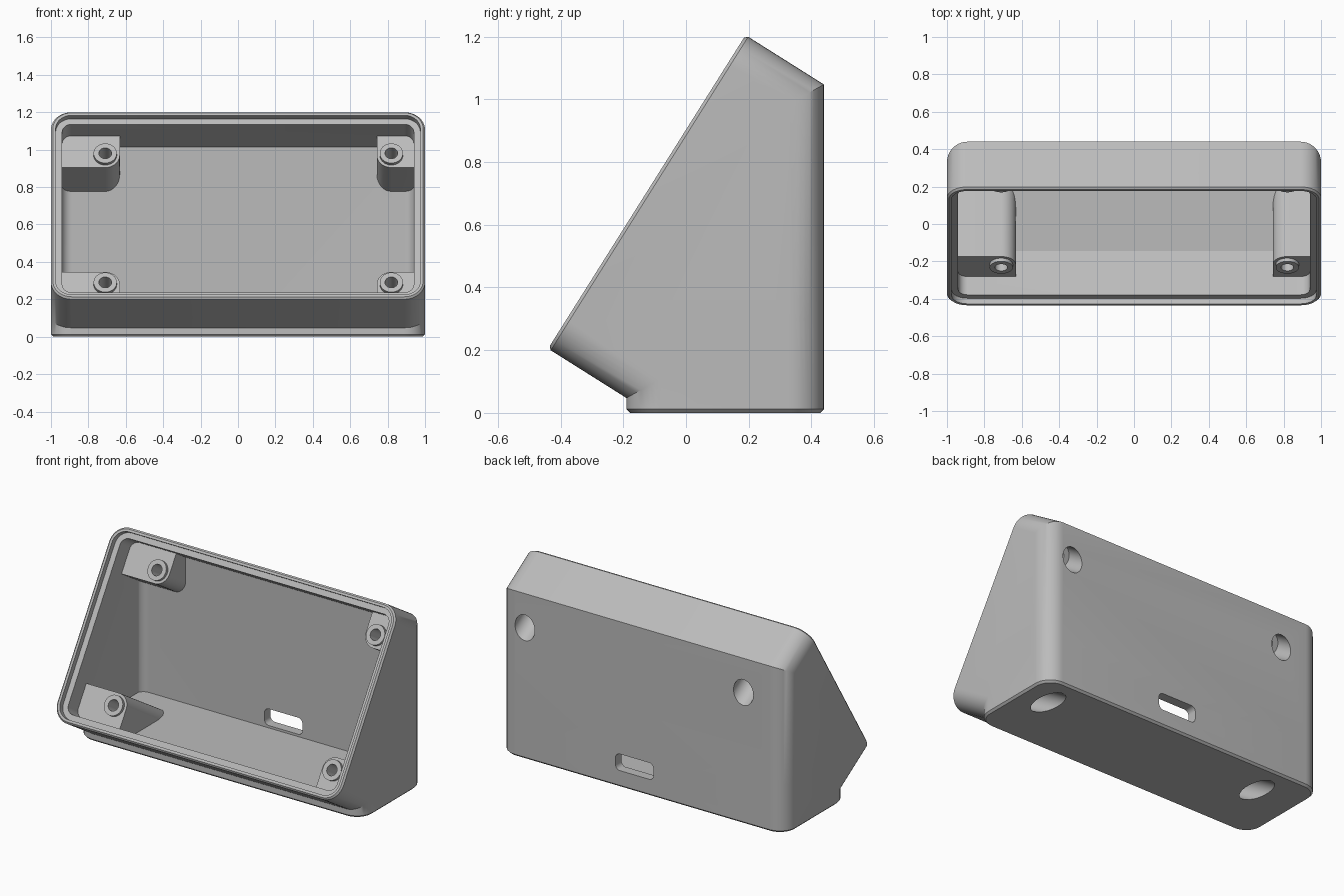
import bpy, bmesh, math
from mathutils import Matrix

if "Cube" in bpy.data.objects:
    bpy.data.objects.remove(bpy.data.objects["Cube"], do_unlink=True)

grey = bpy.data.materials.new("plain_grey")
grey.use_nodes = True
COLOUR = (0.5, 0.5, 0.5, 1)
grey.diffuse_color = COLOUR
grey.node_tree.nodes["Principled BSDF"].inputs["Base Color"].default_value = COLOUR

# Frames: plan (extrudes up), tilted front face (extrudes outward), back wall
FRONT_LOW, FRONT_HIGH = (-0.44, 0.205), (0.19, 1.205)
DY, DZ = FRONT_HIGH[0] - FRONT_LOW[0], FRONT_HIGH[1] - FRONT_LOW[1]
FACE = math.hypot(DY, DZ)
PLAN = Matrix.Identity(4)
TILT = Matrix.Translation((0, *FRONT_LOW)) @ Matrix.Rotation(math.atan2(DZ, DY), 4, "X")
BACK = Matrix.Rotation(math.pi / 2, 4, "X")


def outline(u0, u1, v0, v1, radii, inset=0, steps=10):
    """Rounded rectangle, corners counter-clockwise from the low one."""
    u0, u1, v0, v1 = u0 + inset, u1 - inset, v0 + inset, v1 - inset
    points = []
    for i, (u, v, su, sv) in enumerate(((u0, v0, 1, 1), (u1, v0, -1, 1),
                                        (u1, v1, -1, -1), (u0, v1, 1, -1))):
        r = max(radii[i] - inset, 0)
        for k in range(steps + 1 if r else 1):
            a = math.pi * (1 + i / 2 + k / steps / 2)
            if r:
                points.append((u + su * r + r * math.cos(a), v + sv * r + r * math.sin(a)))
            else:
                points.append((u, v))
    return points


def prism(name, frame, rect, radii, start, end, chamfer=0):
    """Extruded rounded rectangle, optionally chamfered at its start."""
    if not isinstance(radii, tuple):
        radii = (radii,) * 4
    levels = [(start, 0), (end, 0)]
    if chamfer:
        levels = [(start, chamfer), (start + math.copysign(chamfer, end - start), 0), (end, 0)]
    bm = bmesh.new()
    rings = [[bm.verts.new((u, v, w)) for u, v in outline(*rect, radii, inset)]
             for w, inset in levels]
    for low, high in zip(rings, rings[1:]):
        for i in range(len(low)):
            j = (i + 1) % len(low)
            bm.faces.new((low[i], low[j], high[j], high[i]))
    bm.faces.new(rings[0])
    bm.faces.new(rings[-1])
    bmesh.ops.remove_doubles(bm, verts=bm.verts, dist=1e-5)
    bmesh.ops.recalc_face_normals(bm, faces=bm.faces)
    bm.transform(frame)
    mesh = bpy.data.meshes.new(name)
    bm.to_mesh(mesh)
    bm.free()
    mesh.materials.append(grey)
    ob = bpy.data.objects.new(name, mesh)
    bpy.context.collection.objects.link(ob)
    return ob


def rod(name, u, v, r, start, end):
    return prism(name, TILT, (u - r, u + r, v - r, v + r), r, start, end)


def combine(target, other, operation):
    """Apply a boolean and remove the helper."""
    mod = target.modifiers.new("combine", "BOOLEAN")
    mod.operation, mod.object, mod.solver = operation, other, "EXACT"
    bpy.context.view_layer.update()
    graph = bpy.context.evaluated_depsgraph_get()
    mesh = bpy.data.meshes.new_from_object(target.evaluated_get(graph))
    target.modifiers.clear()
    target.data = mesh
    bpy.data.objects.remove(other, do_unlink=True)


# Outer body: tilted hood trimmed by the upright back, plus the foot
body = prism("enclosure", TILT, (-1, 1, 0, FACE), 0.11, 0, -1.4, 0.01)
combine(body, prism("upright_trim", PLAN, (-1, 1, -0.8, 0.44), 0.11, 0.03, 1.5), "INTERSECT")
combine(body, prism("foot", PLAN, (-1, 1, -0.19, 0.44), 0.11, 0, 0.3, 0.012), "UNION")

# Inner space
WALL = 0.06
cavity = prism("cavity", TILT, (-1 + WALL, 1 - WALL, WALL, FACE - WALL), 0.05, 0.1, -1.4)
combine(cavity, prism("cavity_trim", PLAN, (-0.945, 0.945, -0.8, 0.44 - WALL), 0.055, 0.09, 1.5),
        "INTERSECT")

# Corner posts with raised screw bosses are left standing in the inner space
POST = 0.078
LOW, HIGH = 0.183, FACE - 0.183
screws = [(x, t) for x in (-0.71, 0.82) for t in (LOW, HIGH)]
for x, t in screws:
    u = (-1.2, x + POST) if x < 0 else (x - POST, 1.2)
    v = (-0.3, t + POST) if t == LOW else (t - POST, FACE + 0.3)
    inner = (2 if x < 0 else 3) if t == LOW else (1 if x < 0 else 0)
    radii = tuple(POST if i == inner else 0 for i in range(4))
    combine(cavity, prism("post", TILT, (*u, *v), radii, -0.15, -2), "DIFFERENCE")
    combine(cavity, rod("boss", x, t, 0.062, -0.13, -0.3), "DIFFERENCE")
combine(body, cavity, "DIFFERENCE")

# Stepped seat for the front panel
LIP = 0.025
combine(body, prism("panel_seat", TILT, (-1 + LIP, 1 - LIP, LIP, FACE - LIP), 0.085, 0.1, -0.035),
        "DIFFERENCE")

# Screw holes and wide access bores
for x, t in screws:
    combine(body, rod("screw_hole", x, t, 0.034, 0.1, -0.3), "DIFFERENCE")
    combine(body, rod("access_bore", x, t, 0.069, -0.27, -1.2), "DIFFERENCE")

# Cable slot through the back
combine(body, prism("cable_slot", BACK, (-0.08, 0.185, 0.105, 0.21), 0.03, -0.3, -0.6), "DIFFERENCE")

bpy.context.view_layer.objects.active = body
body.select_set(True)
bpy.ops.object.shade_smooth_by_angle(angle=math.radians(30))
